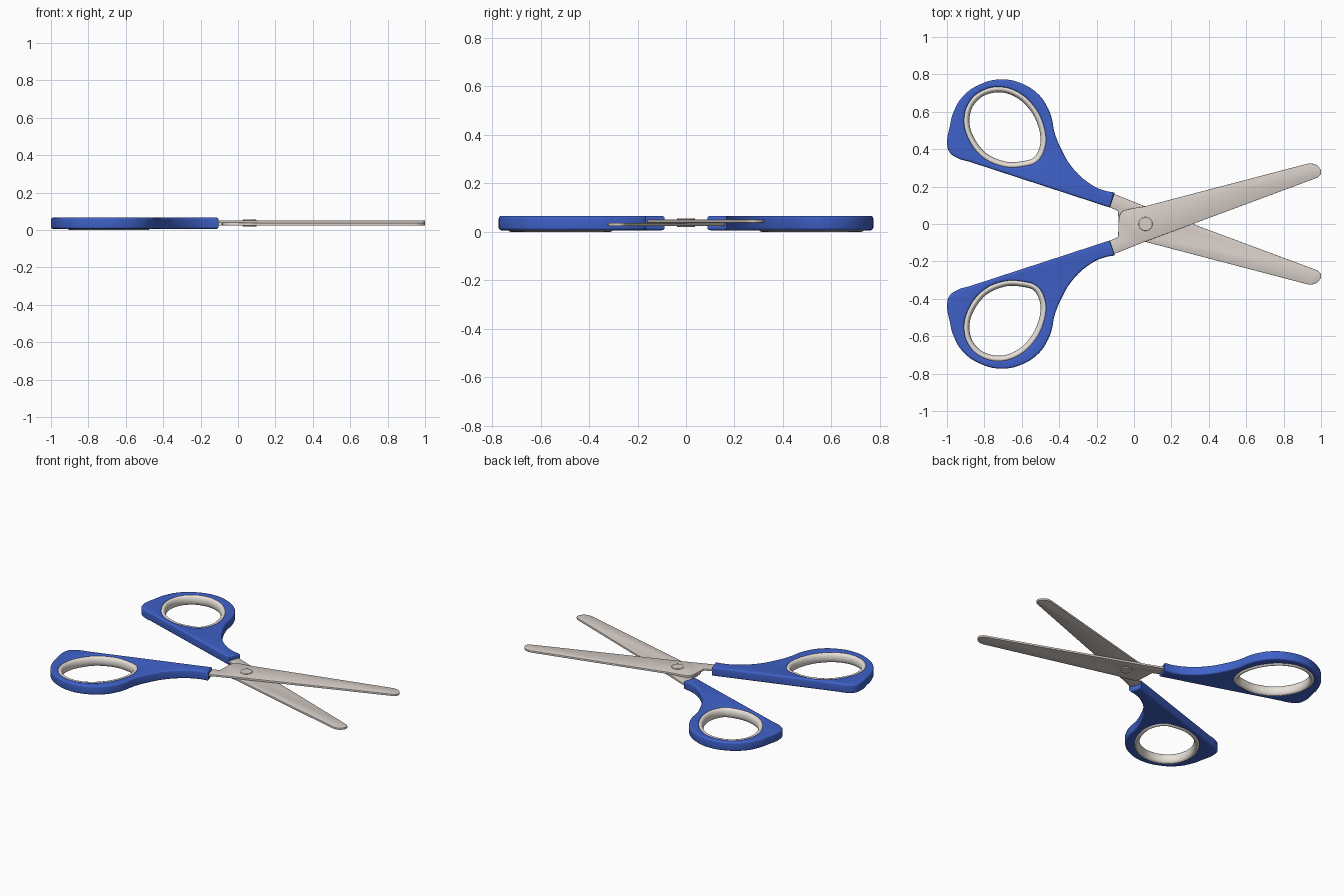
import bpy, bmesh, math
from mathutils import Vector

if "Cube" in bpy.data.objects:
    bpy.data.objects.remove(bpy.data.objects["Cube"])


def material(name, rgb):
    m = bpy.data.materials.new(name)
    m.diffuse_color = (*rgb, 1)
    m.use_nodes = True
    m.node_tree.nodes["Principled BSDF"].inputs["Base Color"].default_value = m.diffuse_color
    return m


BLUE = material("blue_plastic", (0.05, 0.12, 0.58))
STEEL = material("steel", (0.68, 0.62, 0.58))
CREAM = material("cream_plastic", (0.80, 0.75, 0.69))


def finish(ob, mat, angle=35):
    ob.data.materials.clear()
    ob.data.materials.append(mat)
    for o in bpy.context.selected_objects:
        o.select_set(False)
    ob.select_set(True)
    bpy.context.view_layer.objects.active = ob
    bpy.ops.object.shade_smooth_by_angle(angle=math.radians(angle))


def plate(name, outlines, side, z0, z1, bevel, mat, res):
    """Filled outline with rounded rim; points marked 1 are sharp corners."""
    cu = bpy.data.curves.new(name, 'CURVE')
    cu.dimensions, cu.fill_mode = '2D', 'BOTH'
    cu.extrude = (z1 - z0) / 2 - bevel
    cu.bevel_depth, cu.bevel_resolution, cu.offset = bevel, res, -bevel
    cu.resolution_u = 8
    for pts in outlines:
        sp = cu.splines.new('BEZIER')
        sp.bezier_points.add(len(pts) - 1)
        sp.use_cyclic_u = True
        for b, p in zip(sp.bezier_points, pts):
            b.co = (p[0], p[1] * side, 0)
            kind = 'VECTOR' if len(p) > 2 else 'AUTO'
            b.handle_left_type = b.handle_right_type = kind
    src = bpy.data.objects.new(name, cu)
    bpy.context.collection.objects.link(src)
    bpy.context.view_layer.update()
    me = bpy.data.meshes.new_from_object(
        src.evaluated_get(bpy.context.evaluated_depsgraph_get()))
    bpy.data.objects.remove(src)
    bm = bmesh.new()
    bm.from_mesh(me)
    bmesh.ops.remove_doubles(bm, verts=bm.verts, dist=1e-5)
    bmesh.ops.recalc_face_normals(bm, faces=bm.faces)
    bm.to_mesh(me)
    bm.free()
    ob = bpy.data.objects.new(name, me)
    ob.location.z = (z0 + z1) / 2
    bpy.context.collection.objects.link(ob)
    finish(ob, mat)


def smooth_loop(pts, n=6):
    """Closed Catmull-Rom loop through the points."""
    out, k = [], len(pts)
    for i in range(k):
        a, b, c, d = (Vector(pts[(i + j) % k]) for j in (-1, 0, 1, 2))
        for s in range(n):
            t = s / n
            out.append(0.5 * (2 * b + (c - a) * t + (2 * a - 5 * b + 4 * c - d) * t * t
                              + (3 * b - a - 3 * c + d) * t ** 3))
    return out


def ring(name, pts, side, inset, a, b, zc, mat, m=20):
    """Elliptical tube swept around the loop."""
    path = smooth_loop(pts)
    n = len(path)
    bm = bmesh.new()
    rows = []
    for i, p in enumerate(path):
        t = (path[(i + 1) % n] - path[i - 1]).normalized()
        inward = Vector((t.y, -t.x))  # loop runs clockwise
        row = []
        for j in range(m):
            w = math.tau * j / m
            q = p + inward * (inset + a * math.cos(w))
            row.append(bm.verts.new((q.x, q.y * side, zc + b * math.sin(w))))
        rows.append(row)
    for i in range(n):
        r, s = rows[i], rows[(i + 1) % n]
        for j in range(m):
            k = (j + 1) % m
            bm.faces.new((r[j], s[j], s[k], r[k]))
    bmesh.ops.recalc_face_normals(bm, faces=bm.faces)
    me = bpy.data.meshes.new(name)
    bm.to_mesh(me)
    bm.free()
    ob = bpy.data.objects.new(name, me)
    bpy.context.collection.objects.link(ob)
    finish(ob, mat, 60)


# Outlines for the +y handle, its finger hole, and the blade rising to +y
HANDLE = [(-.103, .168, 1), (-.163, .18), (-.238, .217), (-.33, .302), (-.388, .398),
          (-.425, .49), (-.441, .57), (-.463, .625), (-.51, .692), (-.60, .751),
          (-.708, .773), (-.82, .748), (-.915, .682), (-.968, .59), (-.985, .52),
          (-.999, .44), (-.987, .385), (-.945, .353), (-.88, .333, 1), (-.13, .088, 1)]
HOLE = [(-.907, .56), (-.88, .65), (-.81, .712), (-.71, .731), (-.61, .697),
        (-.53, .62), (-.483, .52), (-.475, .42), (-.517, .336), (-.60, .308),
        (-.70, .309), (-.81, .36), (-.885, .46)]
BLADE = [(.056, .094, 1), (.93, .323, 1), (.965, .32), (.99, .302), (1, .28),
         (.992, .257), (.965, .242, 1), (.056, -.096, 1), (-.10, -.158, 1),
         (-.20, -.185, 1), (-.20, -.122, 1), (-.13, -.09, 1), (-.085, -.07, 1),
         (-.083, 0, 1), (-.076, .048), (-.06, .068), (-.032, .078)]

# Handles and their finger rings
for side, tag in ((1, "back"), (-1, "front")):
    plate("handle_" + tag, [HANDLE, HOLE], side, .006, .066, .011, BLUE, 3)
    ring("finger_ring_" + tag, HOLE, side, .008, .019, .032, .032, CREAM)

# Two overlapping blades
plate("blade_upper", [BLADE], 1, .037, .050, .002, STEEL, 1)
plate("blade_lower", [BLADE], -1, .024, .037, .002, STEEL, 1)

# Pivot rivet
bpy.ops.mesh.primitive_cylinder_add(vertices=40, radius=.037, depth=.036,
                                    location=(.062, 0, .037))
rivet = bpy.context.object
rivet.name = "pivot_rivet"
bev = rivet.modifiers.new("rim", 'BEVEL')
bev.width, bev.segments = .003, 2
finish(rivet, STEEL)
